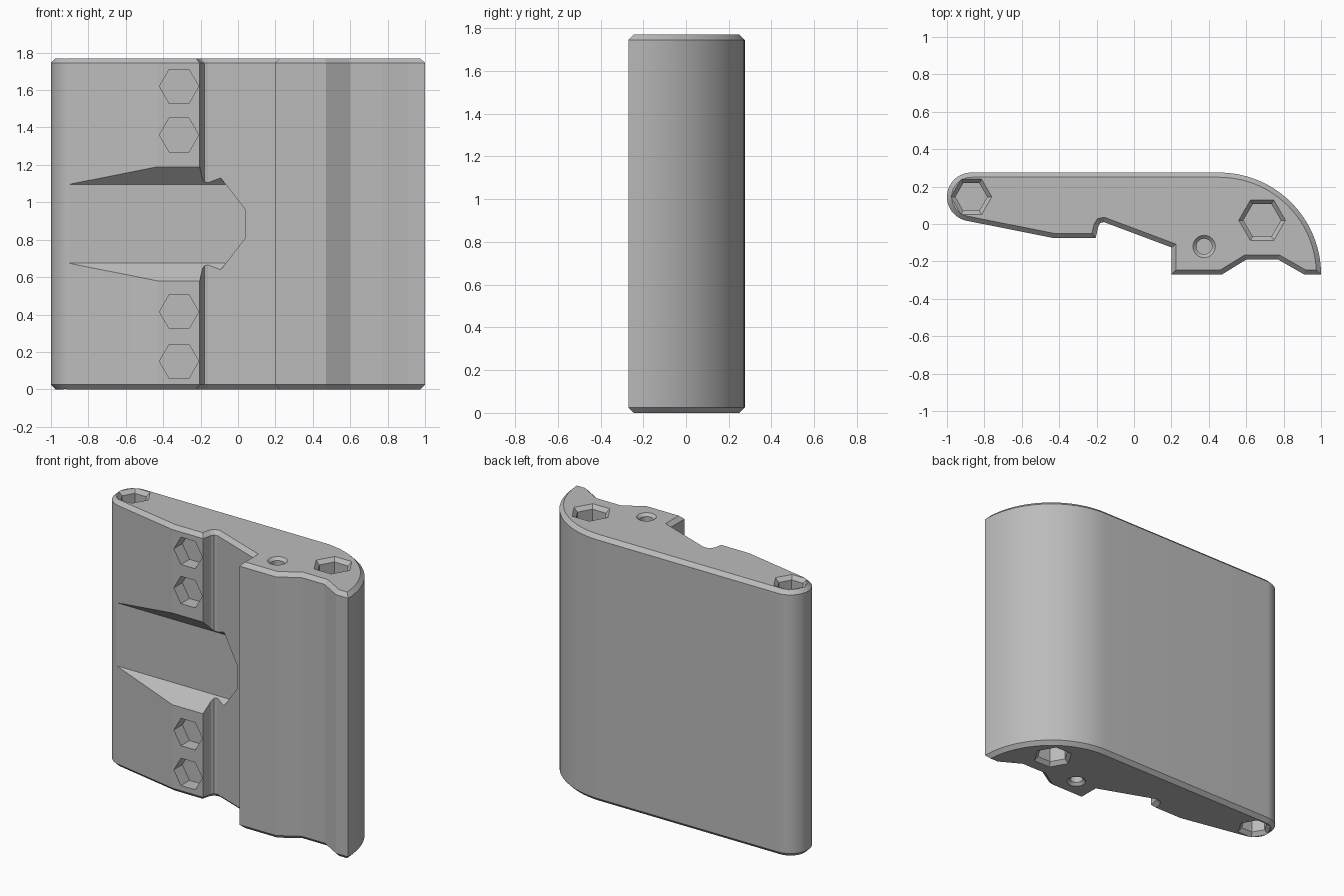
import bpy, bmesh
from math import sin, cos, radians, pi
from mathutils import Vector, Matrix

if "Cube" in bpy.data.objects:
    bpy.data.objects.remove(bpy.data.objects["Cube"], do_unlink=True)

HEIGHT, CHAMFER = 1.77, 0.025
MID = HEIGHT / 2

grey = bpy.data.materials.new("plain_grey")
grey.use_nodes = True
grey.diffuse_color = (0.5, 0.5, 0.5, 1)
grey.node_tree.nodes["Principled BSDF"].inputs["Base Color"].default_value = (0.5, 0.5, 0.5, 1)


def arc(cx, cy, r, start, end, steps):
    angles = [radians(start + (end - start) * i / steps) for i in range(steps + 1)]
    return [(cx + r * cos(a), cy + r * sin(a)) for a in angles]


def inset(points, d):
    """Mitred inward offset of a counter-clockwise outline."""
    result = []
    for i, p in enumerate(points):
        p = Vector(p)
        a = (p - Vector(points[i - 1])).normalized()
        b = (Vector(points[(i + 1) % len(points)]) - p).normalized()
        na, nb = Vector((-a.y, a.x)), Vector((-b.y, b.x))
        result.append(p + (na + nb) * d / (1 + na.dot(nb)))
    return result


def loft(bm, rings):
    """Skin a stack of equal rings and cap both ends."""
    loops = [[bm.verts.new(co) for co in ring] for ring in rings]
    n = len(loops[0])
    for low, high in zip(loops, loops[1:]):
        for i in range(n):
            j = (i + 1) % n
            bm.faces.new((low[i], low[j], high[j], high[i]))
    bm.faces.new(loops[0][::-1])
    bm.faces.new(loops[-1])


def make_object(name, bm):
    bmesh.ops.recalc_face_normals(bm, faces=bm.faces)
    mesh = bpy.data.meshes.new(name)
    bm.to_mesh(mesh)
    bm.free()
    mesh.materials.append(grey)
    obj = bpy.data.objects.new(name, mesh)
    bpy.context.collection.objects.link(obj)
    return obj


# Plan outline: rounded end, stepped front, curved back
outline = arc(-0.87, 0.145, 0.13, 90, 258.6, 24)
outline += [(-0.43, -0.075), (-0.205, -0.075), (-0.19, -0.01), (-0.18, 0.006),
            (-0.16, 0.01), (0.2, -0.125), (0.2, -0.27), (0.47, -0.27),
            (0.6, -0.19), (0.77, -0.19), (0.91, -0.27)]
outline += arc(0.455, -0.27, 0.545, 0, 90, 24)
inner = inset(outline, CHAMFER)

bm = bmesh.new()
loft(bm, [[(x, y, z) for x, y in ring] for ring, z in (
    (inner, 0), (outline, CHAMFER), (outline, HEIGHT - CHAMFER), (inner, HEIGHT))])
body = make_object("body", bm)


# Pocket cutters, modelled pointing up and then placed
def pocket(bm, sides, matrix, levels):
    loft(bm, [[matrix @ Vector((r * cos(2 * pi * i / sides), r * sin(2 * pi * i / sides), z))
               for i in range(sides)] for z, r in levels])


cut = bmesh.new()
# End pockets with chamfered mouths, on top and mirrored below
for x, y, r, sides, lip in ((-0.87, 0.145, 0.085, 6, 0.025),
                            (0.685, 0.02, 0.1, 6, 0.025),
                            (0.375, -0.12, 0.042, 24, 0.018)):
    for flip in (1, -1):
        place = Matrix.Translation((x, y, MID)) @ Matrix.Diagonal((1, 1, flip, 1))
        pocket(cut, sides, place, ((MID - 0.12, r), (MID - lip, r),
                                   (MID, r + lip), (MID + 0.02, r + lip)))
# Front hexagonal pockets
for z in (0.15, 0.415, 1.36, 1.62):
    place = Matrix.Translation((-0.315, 0, z)) @ Matrix.Rotation(pi / 2, 4, "X")
    pocket(cut, 6, place, ((-0.015, 0.105), (0.15, 0.105)))
# Tapered cross channel with sloped sides
channel = bmesh.new()
for y, x_mid, half in ((0.02, -0.065, 0.21), (-0.2, -0.236, 0.43)):
    for s in (1, -1):
        for x, h in ((-1.2, half), (x_mid, half), (0.04, 0.075)):
            channel.verts.new((x, y, MID + s * h))
bmesh.ops.convex_hull(channel, input=channel.verts)
bmesh.ops.dissolve_limit(channel, angle_limit=0.01, verts=channel.verts, edges=channel.edges)
channel_mesh = bpy.data.meshes.new("channel")
channel.to_mesh(channel_mesh)
channel.free()
cut.from_mesh(channel_mesh)
bpy.data.meshes.remove(channel_mesh)
cutter = make_object("pocket_cutter", cut)
cutter.hide_render = True

# Cut the pockets and bake the result
mod = body.modifiers.new("pockets", "BOOLEAN")
mod.operation, mod.object, mod.solver = "DIFFERENCE", cutter, "EXACT"
bpy.ops.object.select_all(action="DESELECT")
body.select_set(True)
bpy.context.view_layer.objects.active = body
bpy.ops.object.modifier_apply(modifier=mod.name)
bpy.data.objects.remove(cutter, do_unlink=True)
bpy.ops.object.shade_smooth_by_angle(angle=radians(10))
